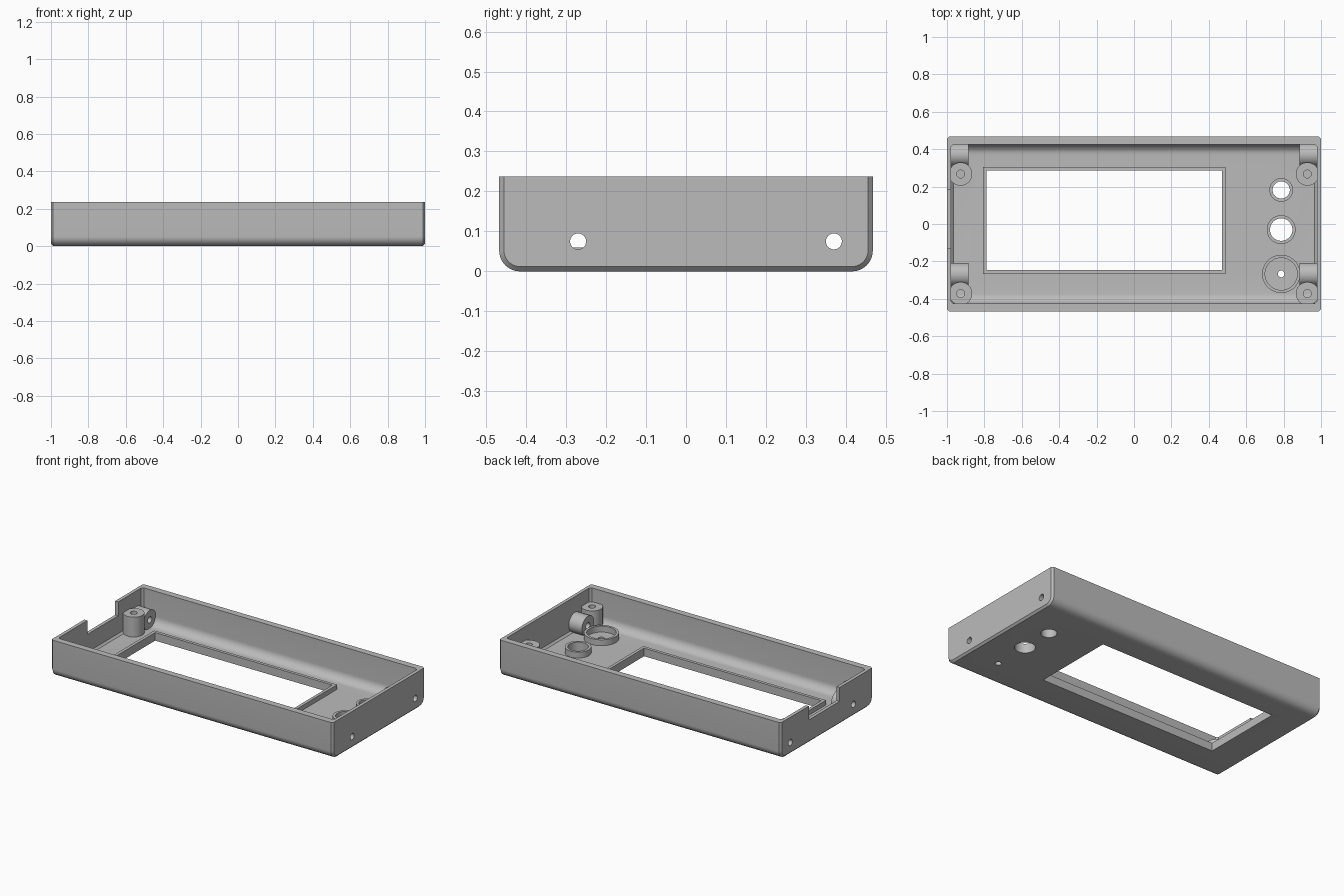
import bpy, bmesh, math
from mathutils import Matrix, Vector

if "Cube" in bpy.data.objects:
    bpy.data.objects.remove(bpy.data.objects["Cube"], do_unlink=True)

grey = bpy.data.materials.new("plain grey")
grey.use_nodes = True
COLOUR = (0.5, 0.5, 0.5, 1)
grey.diffuse_color = COLOUR
grey.node_tree.nodes["Principled BSDF"].inputs["Base Color"].default_value = COLOUR

HEIGHT, FLOOR, SEGS = 0.237, 0.022, 48


def finish(bm, name):
    bmesh.ops.recalc_face_normals(bm, faces=bm.faces)
    mesh = bpy.data.meshes.new(name)
    bm.to_mesh(mesh)
    bm.free()
    mesh.materials.append(grey)
    obj = bpy.data.objects.new(name, mesh)
    bpy.context.collection.objects.link(obj)
    return obj


def smooth(obj):
    bpy.ops.object.select_all(action='DESELECT')
    obj.select_set(True)
    bpy.context.view_layer.objects.active = obj
    bpy.ops.object.shade_smooth_by_angle(angle=math.radians(30))


def trough(name, half_x, half_y, bottom, top, radius, chamfer):
    """Solid with rounded lower long edges and chamfered ends."""
    bm = bmesh.new()
    pts = [(-half_y, top)]
    for side, start in ((-1, math.pi), (1, 1.5 * math.pi)):
        for i in range(11):
            a = start + i / 10 * math.pi / 2
            pts.append((side * (half_y - radius) + radius * math.cos(a),
                        bottom + radius + radius * math.sin(a)))
    pts.append((half_y, top))
    face = bm.faces.new([bm.verts.new((-half_x, y, z)) for y, z in pts])
    moved = bmesh.ops.extrude_face_region(bm, geom=[face])["geom"]
    bmesh.ops.translate(bm, vec=(2 * half_x, 0, 0),
                        verts=[v for v in moved if isinstance(v, bmesh.types.BMVert)])
    ends = [e for e in bm.edges
            if abs(e.verts[0].co.x - e.verts[1].co.x) < 1e-5
            and min(v.co.z for v in e.verts) < top - 1e-4]
    bmesh.ops.bevel(bm, geom=ends, offset=chamfer, segments=1, affect='EDGES')
    return finish(bm, name)


def box(name, x0, x1, y0, y1, z0, z1):
    bm = bmesh.new()
    bmesh.ops.create_cube(bm, size=1)
    for v in bm.verts:
        v.co = Vector(((x0, x1)[v.co.x > 0], (y0, y1)[v.co.y > 0], (z0, z1)[v.co.z > 0]))
    return finish(bm, name)


def rod(name, centre, radius, length, axis='Z'):
    bm = bmesh.new()
    turn = Matrix.Rotation(math.pi / 2, 4, 'Y') if axis == 'X' else Matrix()
    bmesh.ops.create_cone(bm, cap_ends=True, segments=SEGS, radius1=radius, radius2=radius,
                          depth=length, matrix=Matrix.Translation(centre) @ turn)
    return finish(bm, name)


def tube(name, base, outer, inner, length, axis='Z'):
    """Hollow cylinder turned from a rectangle, starting at base."""
    bm = bmesh.new()
    vs = [bm.verts.new(p) for p in
          ((inner, 0, 0), (outer, 0, 0), (outer, 0, length), (inner, 0, length))]
    edges = [bm.edges.new((vs[i], vs[(i + 1) % 4])) for i in range(4)]
    bmesh.ops.spin(bm, geom=vs + edges, cent=(0, 0, 0), axis=(0, 0, 1),
                   angle=2 * math.pi, steps=SEGS)
    bmesh.ops.remove_doubles(bm, verts=bm.verts, dist=1e-5)
    turn = Matrix.Rotation(math.pi / 2, 4, 'Y') if axis == 'X' else Matrix()
    bmesh.ops.transform(bm, matrix=Matrix.Translation(base) @ turn, verts=bm.verts)
    return finish(bm, name)


def combine(obj, other, operation='DIFFERENCE'):
    mod = obj.modifiers.new("combine", 'BOOLEAN')
    mod.operation, mod.solver, mod.object = operation, 'EXACT', other
    bpy.context.view_layer.objects.active = obj
    bpy.ops.object.modifier_apply(modifier=mod.name)
    bpy.data.objects.remove(other, do_unlink=True)


# Tray shell, open at the top
shell = trough("case_shell", 1, 0.4675, 0, HEIGHT, 0.052, 0.012)
combine(shell, trough("cavity", 0.978, 0.426, FLOOR, HEIGHT + 0.1, 0.055, 0.012))

# Screen window with a raised rim
combine(shell, box("rim", -0.808, 0.49, -0.266, 0.305, 0.01, 0.052), 'UNION')
combine(shell, box("window", -0.788, 0.47, -0.246, 0.285, -0.1, 0.2))

# Notch in the end wall
combine(shell, box("notch", -1.1, -0.95, -0.13, 0.183, 0.148, 0.4))

# Control openings, each with a collar
CONTROL_X = 0.787
for name, y, hole, inner, outer in (("small_collar", 0.182, 0.046, 0.046, 0.063),
                                    ("medium_collar", -0.03, 0.06, 0.06, 0.077),
                                    ("large_collar", -0.267, 0.018, 0.086, 0.102)):
    combine(shell, rod("opening", (CONTROL_X, y, 0), hole, 0.2))
    collar = tube(name, (CONTROL_X, y, FLOOR - 0.004), outer, inner, 0.042)
    smooth(collar)

# Side screw bosses and their holes through the end walls
for y in (-0.27, 0.37):
    combine(shell, rod("screw_hole", (0, y, 0.075), 0.02, 2.4, 'X'))
    end = "front" if y < 0 else "back"
    for x, side in ((-0.99, "right"), (0.885, "left")):
        smooth(tube(f"{end}_{side}_side_boss", (x, y, 0.075), 0.062, 0.02, 0.105, 'X'))

# Upright screw posts
for y, end in ((-0.372, "front"), (0.267, "back")):
    for x, side in ((-0.927, "right"), (0.927, "left")):
        smooth(tube(f"{end}_{side}_post", (x, y, 0.012), 0.062, 0.021, 0.137))

smooth(shell)
